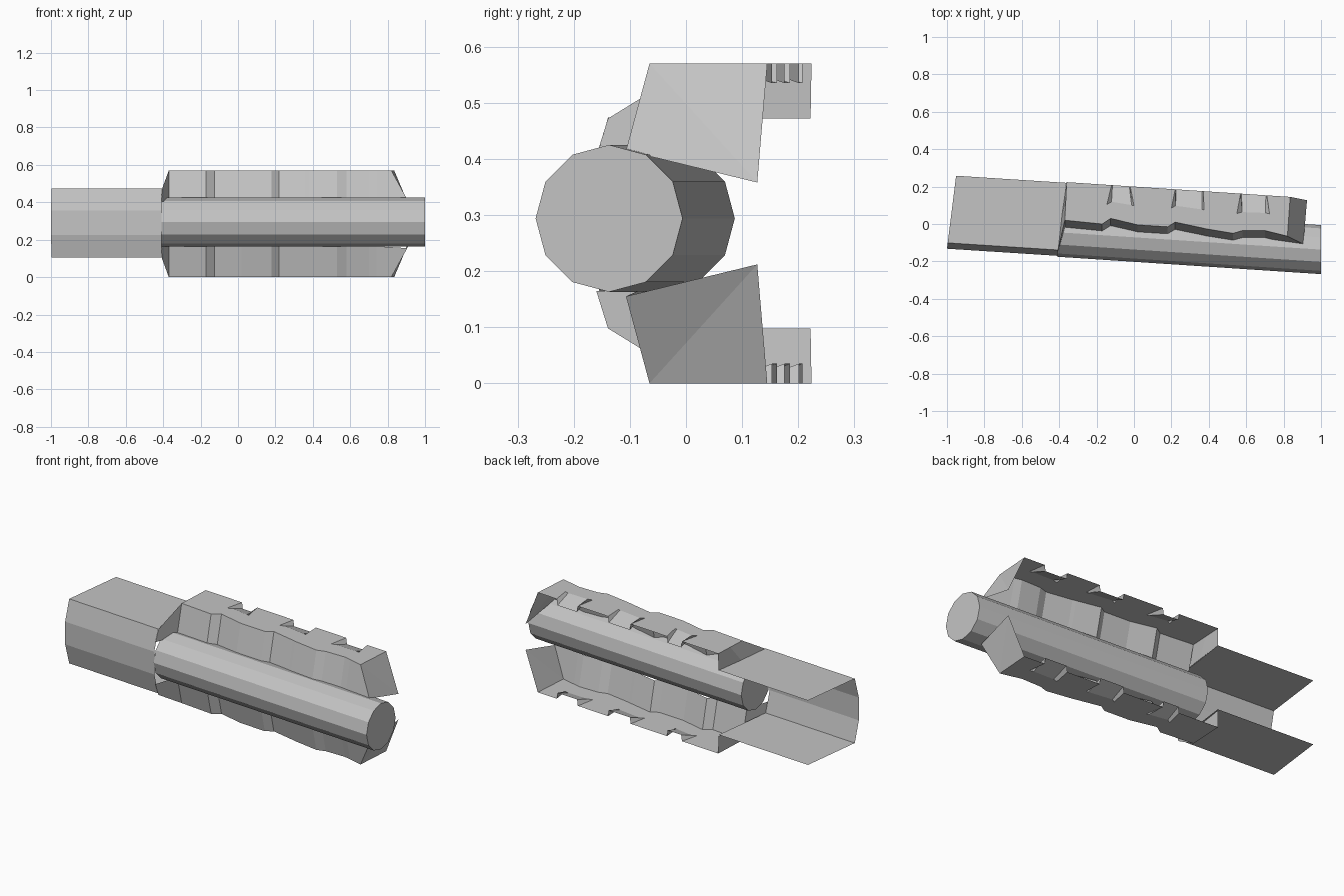
import bpy, bmesh
from math import cos, sin, pi
from mathutils import Vector

cube = bpy.data.objects.get("Cube")
if cube:
    bpy.data.objects.remove(cube)

MID = 0.285      # height of the symmetry plane
SLOPE = -0.066   # sideways drift of the long axis

grey = bpy.data.materials.new("plain_grey")
grey.use_nodes = True
colour = (0.55, 0.55, 0.55, 1)
grey.diffuse_color = colour
grey.node_tree.nodes["Principled BSDF"].inputs["Base Color"].default_value = colour


def finish(name, bm):
    """Point the surface away from the long axis and make an object."""
    bmesh.ops.remove_doubles(bm, verts=bm.verts, dist=0.0005)
    bmesh.ops.recalc_face_normals(bm, faces=bm.faces)
    bm.normal_update()
    facing = 0
    for f in bm.faces:
        c = f.calc_center_median()
        axis = Vector((c.x, SLOPE * c.x, MID))
        facing += f.normal.dot(c - axis) * f.calc_area()
    if facing < 0:
        bmesh.ops.reverse_faces(bm, faces=bm.faces)
    mesh = bpy.data.meshes.new(name)
    bm.to_mesh(mesh)
    bm.free()
    mesh.materials.append(grey)
    ob = bpy.data.objects.new(name, mesh)
    bpy.context.collection.objects.link(ob)
    return ob


def loft(bm, rows, closed=False):
    """Bridge rows of points with quads."""
    rings = [[bm.verts.new(p) for p in row] for row in rows]
    for a, b in zip(rings, rings[1:]):
        n = len(a)
        for i in range(n if closed else n - 1):
            j = (i + 1) % n
            bm.faces.new((a[i], a[j], b[j], b[i]))
    return rings


# Twelve-sided rod, capped at both ends
def rod_ring(x, y, r=0.131):
    return [(x, y + r * cos(i * pi / 6), 0.294 + r * sin(i * pi / 6)) for i in range(12)]


bm = bmesh.new()
for ring in loft(bm, [rod_ring(-0.41, -0.044), rod_ring(1.0, -0.137)], True):
    bm.faces.new(ring)
finish("rod", bm)

# Rear sleeve: open trough with flat top and bottom
half = [(0.39, 0.184), (0.031, 0.184), (0.0, 0.065)]
section = half + [(d, -h) for d, h in reversed(half)]


def sleeve_row(x, y):
    return [(x + 0.125 * d, y + d, 0.29 + h) for d, h in section]


bm = bmesh.new()
loft(bm, [sleeve_row(-1.0, -0.132), sleeve_row(-0.41, -0.17)])
finish("sleeve", bm)

# Grip shell columns: front x, front y, back x, depth of the groove at the back
columns = [
    (-0.37, 0.02, -0.36, 0), (-0.17, 0.0, -0.12, 0),
    (-0.125, 0.03, -0.115, 1), (0.0, 0.0, -0.025, 1),
    (0.02, -0.005, -0.02, 0), (0.18, -0.015, 0.22, 0),
    (0.22, 0.01, 0.225, 1), (0.36, -0.02, 0.365, 1),
    (0.38, -0.025, 0.37, 0), (0.53, -0.05, 0.57, 0),
    (0.58, -0.035, 0.575, 1), (0.70, -0.035, 0.705, 1),
    (0.74, -0.045, 0.71, 0), (0.82, -0.065, 0.835, 0),
]


def grip(name, side):
    def pt(x, y, h):
        return (x, y, MID + side * h)

    rows = []
    # slanted step joining the sleeve
    rows.append([pt(-0.36, 0.222, 0.187), pt(-0.385, 0.05, 0.187),
                 pt(-0.406, -0.139, 0.187), pt(-0.41, -0.16, 0.12)])
    for xf, yf, xb, groove in columns:
        last = xf == columns[-1][0]
        yb = 0.2 + SLOPE * xb
        low = pt(0.905, -0.107, 0.13) if last else pt(xf, yf - 0.04, 0.12)
        rows.append([pt(xb, yb, 0.285 - 0.035 * groove),
                     pt((xb + xf) / 2, (yb + yf) / 2, 0.285),
                     pt(xf, yf, 0.285), low])
    bm = bmesh.new()
    loft(bm, rows)
    # slanted front end plate
    back, mid, front, low = rows[-1]
    corner = pt(0.925, 0.127, 0.073)
    for tri in ((back, mid, corner), (mid, front, corner), (front, low, corner)):
        bm.faces.new([bm.verts.new(p) for p in tri])
    finish(name, bm)


grip("upper_grip", 1)
grip("lower_grip", -1)
